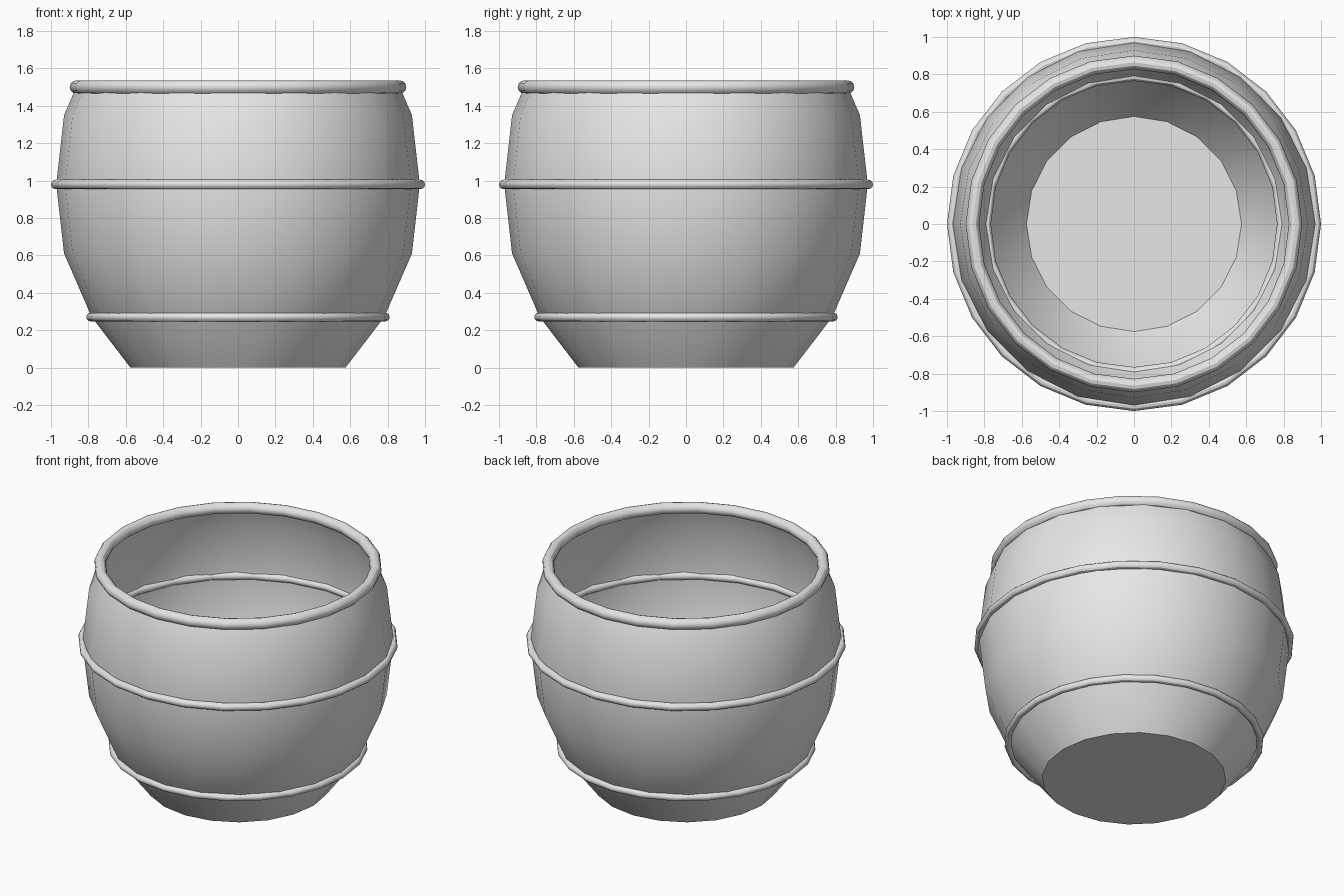
import bpy
import bmesh
import math

cube = bpy.data.objects.get("Cube")
if cube:
    bpy.data.objects.remove(cube, do_unlink=True)

grey = bpy.data.materials.new("plain grey")
grey.use_nodes = True
colour = (0.8, 0.8, 0.8, 1)
grey.diffuse_color = colour
grey.node_tree.nodes["Principled BSDF"].inputs["Base Color"].default_value = colour


def finish(obj, name):
    obj.name = name
    obj.data.materials.append(grey)
    bpy.ops.object.select_all(action='DESELECT')
    obj.select_set(True)
    bpy.context.view_layer.objects.active = obj
    bpy.ops.object.shade_smooth_by_angle(angle=math.radians(30))


# Open thin-walled tub: a lathed profile closed by a flat floor
profile = [(0.575, 0), (0.782, 0.27), (0.93, 0.61), (0.972, 0.98), (0.93, 1.35), (0.865, 1.5)]
sides = 20
bm = bmesh.new()
rows = []
for radius, z in profile:
    angles = [math.tau * i / sides for i in range(sides)]
    rows.append([bm.verts.new((radius * math.cos(a), radius * math.sin(a), z)) for a in angles])
for low, high in zip(rows, rows[1:]):
    for i in range(sides):
        j = (i + 1) % sides
        bm.faces.new((low[i], low[j], high[j], high[i]))
bm.faces.new(rows[0][::-1])
mesh = bpy.data.meshes.new("tub_body")
bm.to_mesh(mesh)
bm.free()
body = bpy.data.objects.new("tub_body", mesh)
bpy.context.scene.collection.objects.link(body)
finish(body, "tub_body")

# Rounded hoops and rim: centre radius, height, thickness radius
hoops = {
    "lower_hoop": (0.788, 0.27, 0.023),
    "middle_hoop": (0.975, 0.98, 0.025),
    "top_rim": (0.864, 1.5, 0.036),
}
for name, (radius, z, thickness) in hoops.items():
    bpy.ops.mesh.primitive_torus_add(
        major_segments=24, minor_segments=12, major_radius=radius,
        minor_radius=thickness, location=(0, 0, z))
    finish(bpy.context.object, name)
